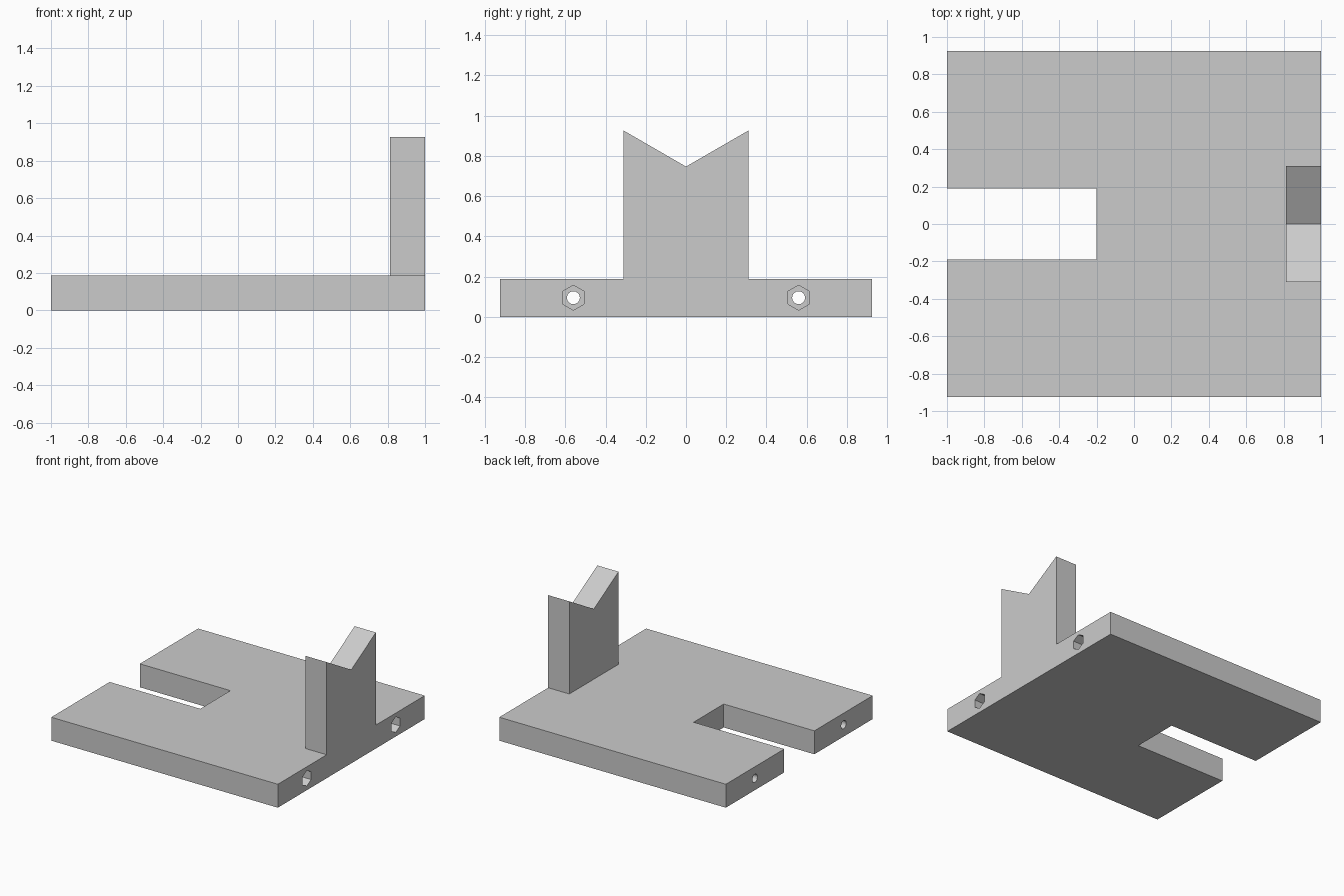
import bpy
import bmesh
from math import pi
from mathutils import Matrix, Vector

cube = bpy.data.objects.get("Cube")
if cube:
    bpy.data.objects.remove(cube, do_unlink=True)

grey = bpy.data.materials.new("light grey")
grey.use_nodes = True
colour = (0.6, 0.6, 0.6, 1)
grey.diffuse_color = colour
grey.node_tree.nodes["Principled BSDF"].inputs["Base Color"].default_value = colour

HALF_Y = 0.926
THICK = 0.187
UPRIGHT_X = 0.813
HOLE_Y, HOLE_Z = 0.56, 0.095


def finish(name, bm):
    bmesh.ops.recalc_face_normals(bm, faces=bm.faces)
    mesh = bpy.data.meshes.new(name)
    bm.to_mesh(mesh)
    bm.free()
    mesh.materials.append(grey)
    obj = bpy.data.objects.new(name, mesh)
    bpy.context.collection.objects.link(obj)
    return obj


def extrude_profile(name, points, offset):
    bm = bmesh.new()
    face = bm.faces.new([bm.verts.new(p) for p in points])
    grown = bmesh.ops.extrude_face_region(bm, geom=[face], use_keep_orig=True)
    moved = [v for v in grown["geom"] if isinstance(v, bmesh.types.BMVert)]
    bmesh.ops.translate(bm, verts=moved, vec=Vector(offset))
    return finish(name, bm)


def bore(name, sides, radius, x0, x1):
    """Matching pair of prisms along x, one at each bolt position."""
    bm = bmesh.new()
    for side in (-1, 1):
        place = Matrix.Translation(((x0 + x1) / 2, side * HOLE_Y, HOLE_Z))
        # Corners of the hexagon point sideways
        turn = Matrix.Rotation(pi / 2, 4, "Y") @ Matrix.Rotation(pi / 2, 4, "Z")
        bmesh.ops.create_cone(bm, cap_ends=True, segments=sides, radius1=radius,
                              radius2=radius, depth=x1 - x0, matrix=place @ turn)
    obj = finish(name, bm)
    obj.hide_render = True
    obj.hide_set(True)
    return obj


# Base plate with the open slot
half_outline = [(-0.2, 0.19), (-1, 0.19), (-1, HALF_Y), (1, HALF_Y)]
outline = half_outline + [(x, -y) for x, y in reversed(half_outline)]
base = extrude_profile("base_plate", [(x, y, 0) for x, y in outline], (0, 0, THICK))

# Bolt holes along the plate and hexagonal nut pockets
for cutter in (bore("bolt_hole_cutter", 32, 0.032, -1.1, 1.1),
               bore("nut_pocket_cutter", 6, 0.062, 0.89, 1.1)):
    cut = base.modifiers.new(cutter.name, "BOOLEAN")
    cut.operation = "DIFFERENCE"
    cut.solver = "EXACT"
    cut.object = cutter

# Upright support with a V notch
support = [(-0.31, THICK), (0.31, THICK), (0.31, HALF_Y), (0, 0.747), (-0.31, HALF_Y)]
extrude_profile("notched_upright", [(UPRIGHT_X, y, z) for y, z in support],
                (1 - UPRIGHT_X, 0, 0))
